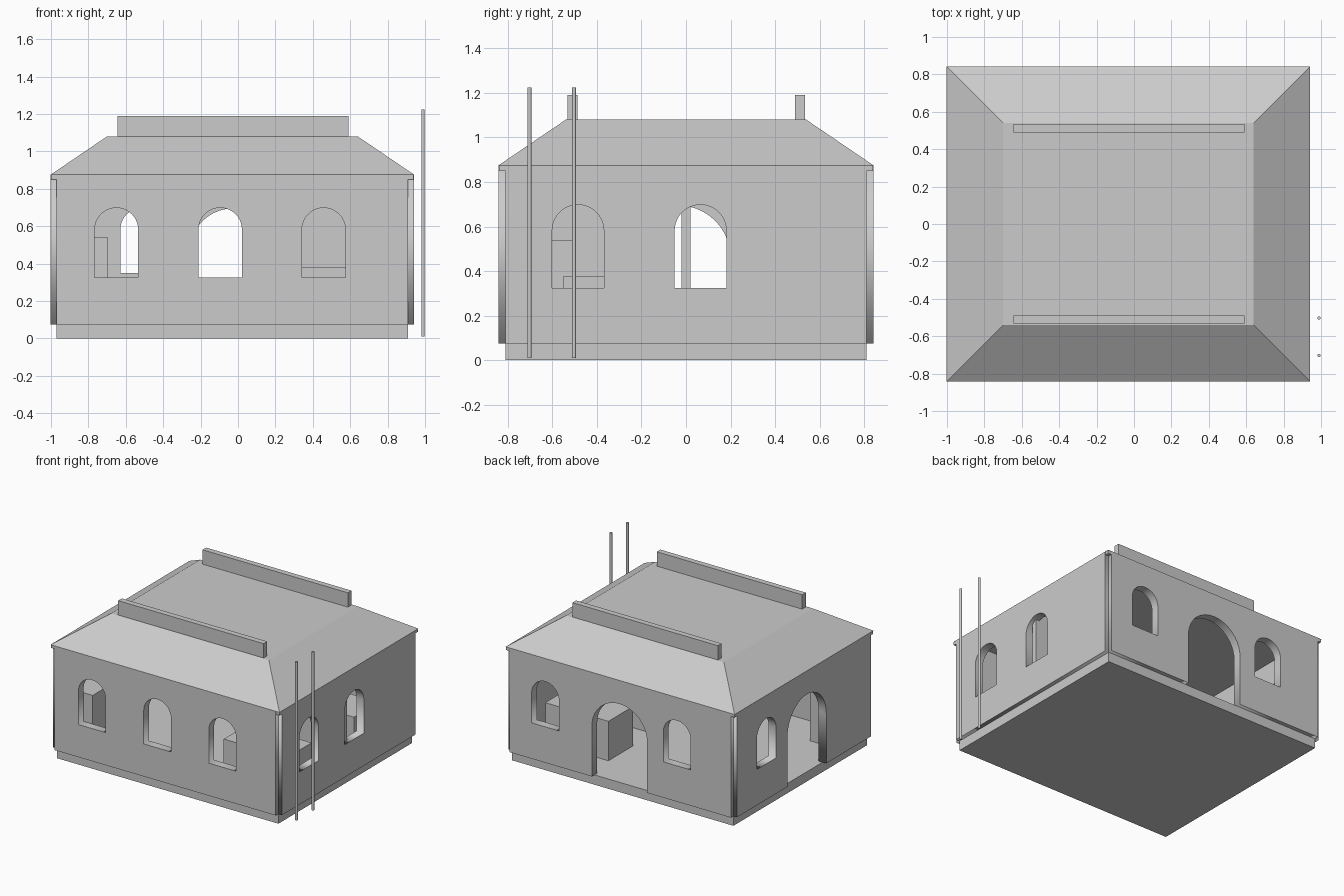
import bpy
import bmesh
from math import pi, cos, sin
from mathutils import Matrix, Vector

cube = bpy.data.objects.get("Cube")
if cube:
    bpy.data.objects.remove(cube, do_unlink=True)

stone = bpy.data.materials.new("light_grey")
stone.use_nodes = True
GREY = (0.6, 0.6, 0.6, 1)
stone.diffuse_color = GREY
stone.node_tree.nodes["Principled BSDF"].inputs["Base Color"].default_value = GREY

CX = -0.03            # middle of the building
HX, HY = 0.94, 0.81   # half size of the base
OUT = 0.032           # how far the walls stand out from the base
FLOOR, EAVE = 0.075, 0.875


def add_object(name, mesh):
    obj = bpy.data.objects.new(name, mesh)
    mesh.materials.clear()
    mesh.materials.append(stone)
    bpy.context.collection.objects.link(obj)
    return obj


def box(name, x0, x1, y0, y1, z0, z1, top_inset=0):
    """Box between two corners; top_inset tapers it into a hipped shape."""
    bm = bmesh.new()
    bmesh.ops.create_cube(bm, size=1)
    lo, hi = Vector((x0, y0, z0)), Vector((x1, y1, z1))
    for v in bm.verts:
        side = v.co.copy()
        v.co = Vector(l + (h - l) * (s + 0.5) for l, h, s in zip(lo, hi, side))
        if side.z > 0:
            v.co.x -= 2 * side.x * top_inset
            v.co.y -= 2 * side.y * top_inset
    mesh = bpy.data.meshes.new(name)
    bm.to_mesh(mesh)
    bm.free()
    return add_object(name, mesh)


def arch(centre, radius, bottom, spring, steps=20):
    """Round-headed opening, from bottom left over the top to bottom right."""
    pts = [(centre - radius, bottom)]
    for i in range(steps + 1):
        a = pi - pi * i / steps
        pts.append((centre + radius * cos(a), spring + radius * sin(a)))
    return pts + [(centre + radius, bottom)]


def wall(name, half, windows, sill, place, door=None):
    """Upright slab with arched windows and an optional doorway."""
    outline = [(-half, FLOOR)]
    if door is not None:
        outline += arch(door, 0.235, FLOOR, 0.46)
    outline += [(half, FLOOR), (half, EAVE), (-half, EAVE)]
    loops = [outline] + [arch(w, 0.116, sill, 0.582) for w in windows]
    curve = bpy.data.curves.new(name, "CURVE")
    curve.dimensions = "2D"
    curve.fill_mode = "BOTH"
    curve.extrude = OUT
    for loop in loops:
        spline = curve.splines.new("POLY")
        spline.points.add(len(loop) - 1)
        for p, (u, v) in zip(spline.points, loop):
            p.co = (u, v, 0, 1)
        spline.use_cyclic_u = True
    temp = bpy.data.objects.new(name + "_outline", curve)
    bpy.context.collection.objects.link(temp)
    graph = bpy.context.evaluated_depsgraph_get()
    mesh = bpy.data.meshes.new_from_object(temp.evaluated_get(graph))
    bpy.data.objects.remove(temp, do_unlink=True)
    mesh.name = name
    mesh.transform(place @ Matrix.Rotation(pi / 2, 4, "X"))
    return add_object(name, mesh)


# Base and walls
box("base", CX - HX, CX + HX, -HY, HY, 0, FLOOR)
turn = Matrix.Rotation(pi / 2, 4, "Z")
wall("front_wall", HX, [-0.62, -0.065, 0.488], 0.325,
     Matrix.Translation((CX, -HY, 0)))
wall("back_wall", HX, [-0.483, 0.635], 0.35,
     Matrix.Translation((CX, HY, 0)), door=0.005)
wall("left_side_wall", HY, [-0.485, 0.065], 0.325,
     Matrix.Translation((CX + HX, 0, 0)) @ turn)
wall("right_side_wall", HY, [0.455], 0.35,
     Matrix.Translation((CX - HX, 0, 0)) @ turn, door=-0.035)

# Hipped roof with a flat top, and small blocks under its corners
EX, EY = HX + OUT, HY + OUT
box("roof", CX - EX, CX + EX, -EY, EY, EAVE, 1.08, top_inset=0.302)
for sx in (-1, 1):
    for sy in (-1, 1):
        xs = sorted((CX + sx * HX, CX + sx * (EX - 0.003)))
        ys = sorted((sy * HY, sy * (EY - 0.003)))
        box("eave_corner", *xs, *ys, EAVE - 0.025, EAVE)

# Parapets on the roof
for name, y in (("front_parapet", -0.51), ("back_parapet", 0.512)):
    box(name, -0.645, 0.59, y - 0.022, y + 0.022, 1.08, 1.19)

# Partition and blocks inside
box("partition", 0.2, CX + HX, -0.02, 0.02, FLOOR, EAVE)
box("front_counter", 0.264, 0.8, -0.55, -0.25, FLOOR, 0.378)
box("back_counter", 0.264, 0.8, 0.264, 0.564, FLOOR, 0.378)
box("corner_cabinet", -0.93, -0.695, -0.77, -0.51, FLOOR, 0.54)

# Two slim poles beside the building
for y in (-0.703, -0.503):
    bm = bmesh.new()
    bmesh.ops.create_cone(bm, cap_ends=True, segments=12, radius1=0.009,
                          radius2=0.009, depth=1.215,
                          matrix=Matrix.Translation((0.989, y, 0.6175)))
    mesh = bpy.data.meshes.new("pole")
    bm.to_mesh(mesh)
    bm.free()
    add_object("pole", mesh)
